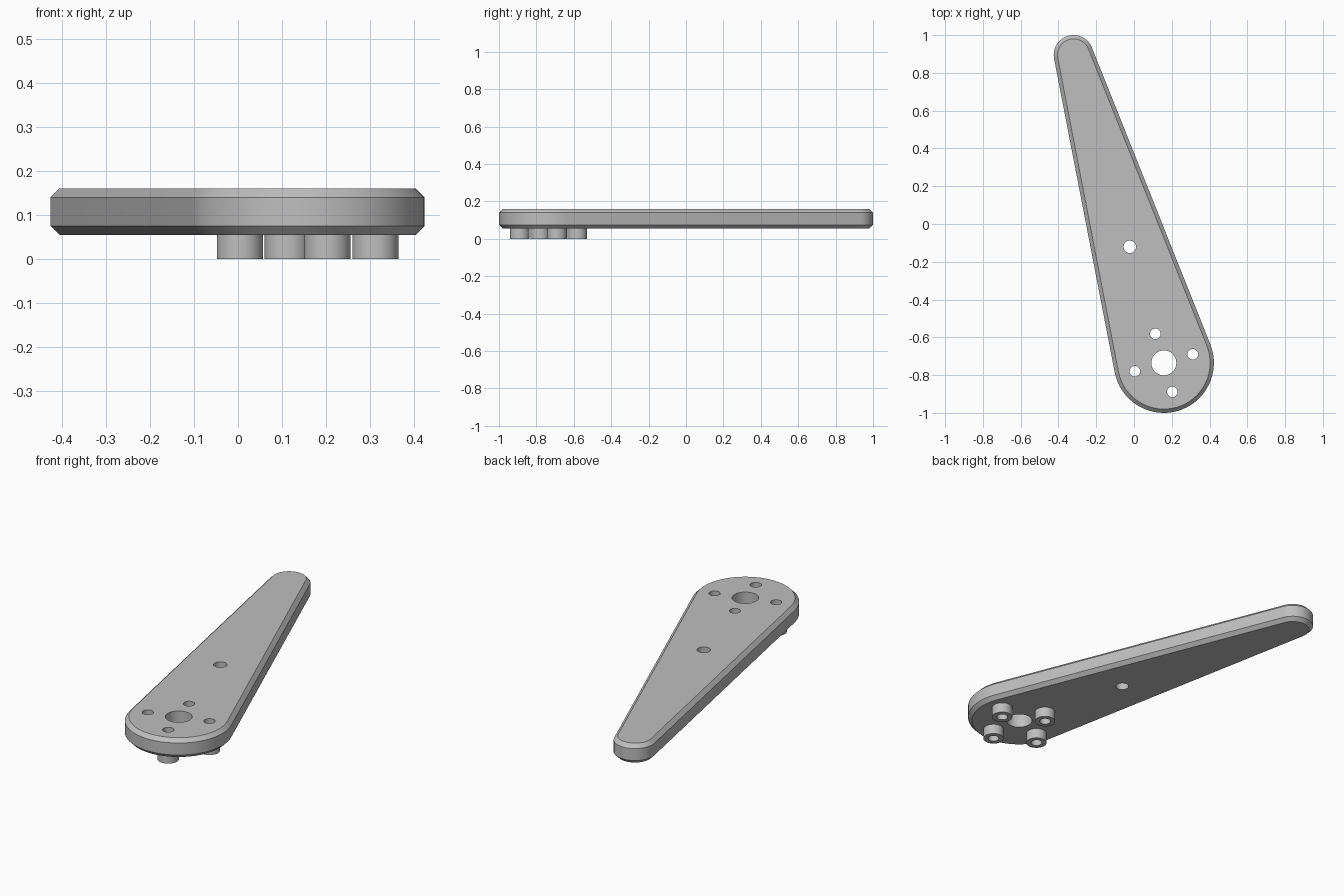
import bpy, bmesh, math
from mathutils import Vector

cube = bpy.data.objects.get("Cube")
if cube:
    bpy.data.objects.remove(cube, do_unlink=True)

grey = bpy.data.materials.new("plain grey")
grey.use_nodes = True
colour = (0.52, 0.52, 0.52, 1)
grey.diffuse_color = colour
grey.node_tree.nodes["Principled BSDF"].inputs["Base Color"].default_value = colour

# Main dimensions
HUB, HUB_R = Vector((0.158, -0.735)), 0.265
TIP, TIP_R = Vector((-0.32, 0.895)), 0.105
BOTTOM, TOP, CHAMFER = 0.055, 0.16, 0.02
HOLE_R, BOSS_R = 0.028, 0.0525
axis = (TIP - HUB).normalized()
side = Vector((-axis.y, axis.x))
bolts = [HUB + 0.16 * d for d in (axis, side, -axis, -side)]


def loft(name, rings, closed=False):
    """Skin matching rings, with end caps or joined into a tube."""
    bm = bmesh.new()
    loops = [[bm.verts.new(p) for p in ring] for ring in rings]
    n = len(loops[0])
    pairs = list(zip(loops, loops[1:]))
    if closed:
        pairs.append((loops[-1], loops[0]))
    else:
        bm.faces.new(loops[0])
        bm.faces.new(loops[-1])
    for a, b in pairs:
        for i in range(n):
            j = (i + 1) % n
            bm.faces.new((a[i], a[j], b[j], b[i]))
    bmesh.ops.recalc_face_normals(bm, faces=bm.faces)
    mesh = bpy.data.meshes.new(name)
    bm.to_mesh(mesh)
    bm.free()
    mesh.materials.append(grey)
    obj = bpy.data.objects.new(name, mesh)
    bpy.context.collection.objects.link(obj)
    return obj


def circle(centre, r, z, n=48):
    return [(centre.x + r * math.cos(2 * math.pi * i / n),
             centre.y + r * math.sin(2 * math.pi * i / n), z) for i in range(n)]


def outline(inset, z, steps=32):
    """Two round ends joined by their shared tangents."""
    heading = math.atan2(axis.y, axis.x)
    lean = math.acos((HUB_R - TIP_R) / (TIP - HUB).length)
    points = []
    for centre, r, start, sweep in (
            (TIP, TIP_R, heading - lean, 2 * lean),
            (HUB, HUB_R, heading + lean, 2 * math.pi - 2 * lean)):
        for i in range(steps + 1):
            a = start + sweep * i / steps
            points.append((centre.x + (r - inset) * math.cos(a),
                           centre.y + (r - inset) * math.sin(a), z))
    return points


def smooth(obj):
    bpy.ops.object.select_all(action="DESELECT")
    obj.select_set(True)
    bpy.context.view_layer.objects.active = obj
    bpy.ops.object.shade_smooth_by_angle(angle=math.radians(30))


# Tapered arm with chamfered edges
arm = loft("arm", [outline(CHAMFER, BOTTOM), outline(0, BOTTOM + CHAMFER),
                   outline(0, TOP - CHAMFER), outline(CHAMFER, TOP)])

# Centre bore, bolt holes and the single hole along the arm
holes = [(HUB, 0.066), (HUB + 0.64 * axis, 0.033)] + [(b, HOLE_R) for b in bolts]
cutters = []
for centre, r in holes:
    cutter = loft("hole_cutter", [circle(centre, r, BOTTOM - 0.1), circle(centre, r, TOP + 0.1)])
    cutter.hide_render = True
    cutters.append(cutter)
    cut = arm.modifiers.new("hole", "BOOLEAN")
    cut.operation = "DIFFERENCE"
    cut.solver = "EXACT"
    cut.object = cutter
bpy.context.view_layer.update()
drilled = bpy.data.meshes.new_from_object(arm.evaluated_get(bpy.context.evaluated_depsgraph_get()))
arm.modifiers.clear()
arm.data = drilled
for cutter in cutters:
    bpy.data.objects.remove(cutter, do_unlink=True)
smooth(arm)

# Hollow bosses under the bolt holes
for i, b in enumerate(bolts):
    boss = loft(f"boss_{i + 1}", [circle(b, BOSS_R, 0), circle(b, BOSS_R, BOTTOM),
                                  circle(b, HOLE_R, BOTTOM), circle(b, HOLE_R, 0)], closed=True)
    smooth(boss)
